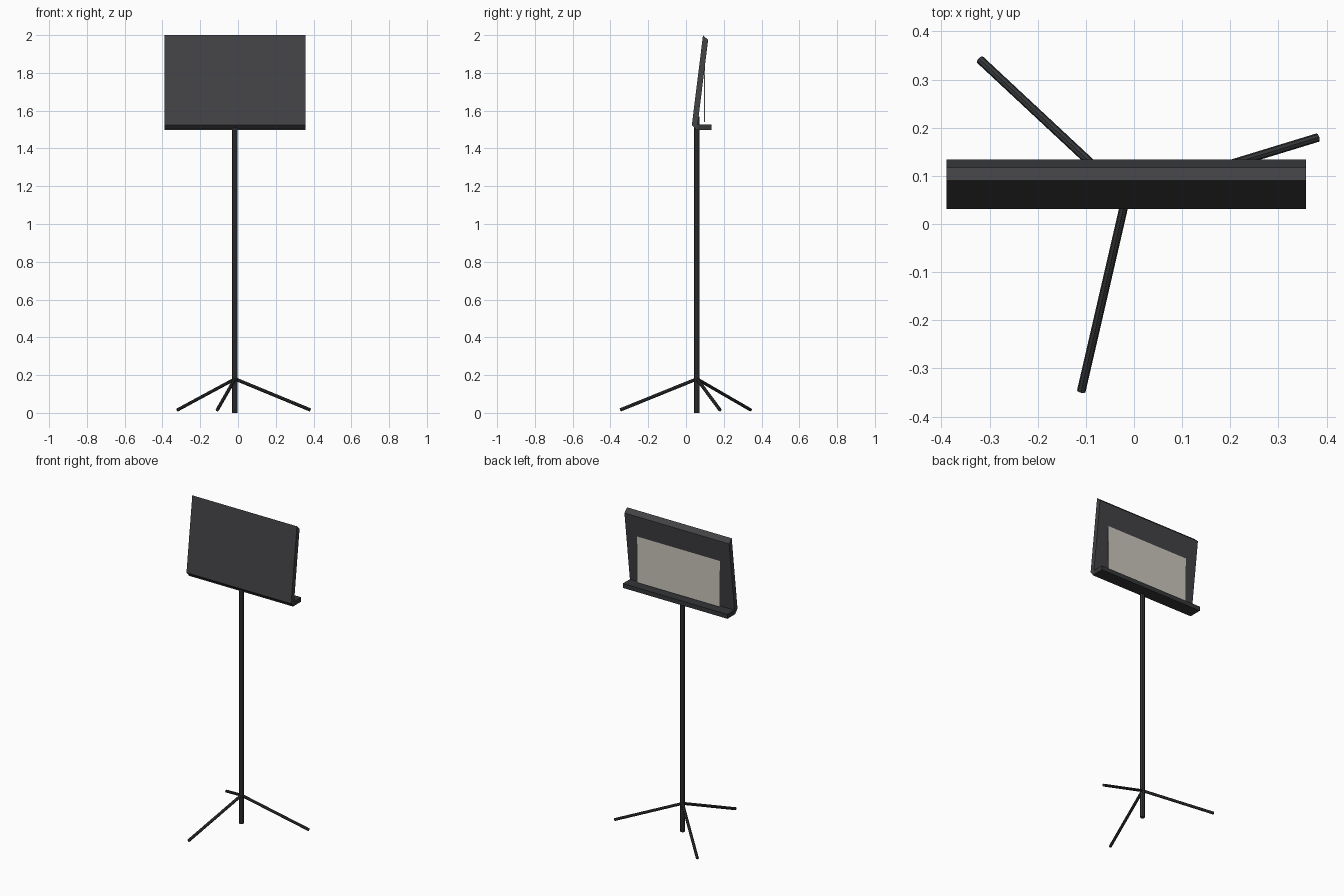
import bpy, bmesh, math
from mathutils import Vector

if "Cube" in bpy.data.objects:
    bpy.data.objects.remove(bpy.data.objects["Cube"])

CX, CY = -0.016, 0.058          # pole axis


def material(name, rgb):
    m = bpy.data.materials.new(name)
    m.diffuse_color = (*rgb, 1)
    m.use_nodes = True
    m.node_tree.nodes["Principled BSDF"].inputs["Base Color"].default_value = m.diffuse_color
    return m


dark = material("dark_metal", (0.035, 0.037, 0.04))
desk_grey = material("desk_grey", (0.055, 0.056, 0.06))
paper = material("paper", (0.60, 0.57, 0.51))


def rod(name, a, b, r, mat):
    a, b = Vector(a), Vector(b)
    bpy.ops.mesh.primitive_cylinder_add(vertices=8, radius=r, depth=(b - a).length,
                                        location=(a + b) / 2)
    o = bpy.context.object
    o.rotation_euler = (b - a).to_track_quat('Z', 'Y').to_euler()
    o.name = name
    o.data.materials.append(mat)


def extrude_x(name, profile, width, mat):
    """Extrude a (y, z) profile along x, centred on the pole."""
    bm = bmesh.new()
    face = bm.faces.new([bm.verts.new((CX - width / 2, y, z)) for y, z in profile])
    ext = bmesh.ops.extrude_face_region(bm, geom=[face])
    verts = [v for v in ext["geom"] if isinstance(v, bmesh.types.BMVert)]
    bmesh.ops.translate(bm, verts=verts, vec=(width, 0, 0))
    bmesh.ops.recalc_face_normals(bm, faces=bm.faces)
    me = bpy.data.meshes.new(name)
    bm.to_mesh(me)
    bm.free()
    me.materials.append(mat)
    bpy.context.collection.objects.link(bpy.data.objects.new(name, me))


# Pole and three splayed legs
rod("pole", (CX, CY, 0), (CX, CY, 1.57), 0.0145, dark)
for i in range(3):
    a = math.radians(17 + 120 * i)
    foot = (CX + 0.416 * math.cos(a), CY + 0.416 * math.sin(a), 0.016)
    rod(f"leg_{i + 1}", (CX, CY, 0.18), foot, 0.009, dark)

# Tilted desk panel with slanted top and bottom edges
extrude_x("desk_panel", [(0.031, 1.524), (0.058, 1.498), (0.117, 1.974), (0.090, 2.0)],
          0.746, desk_grey)
# Ledge behind the panel
extrude_x("ledge", [(0.05, 1.498), (0.134, 1.498), (0.134, 1.526), (0.05, 1.526)],
          0.746, dark)
# Upright sheet, its top running into the panel
extrude_x("sheet", [(0.096, 1.54), (0.100, 1.54), (0.100, 1.90), (0.096, 1.90)],
          0.59, paper)
